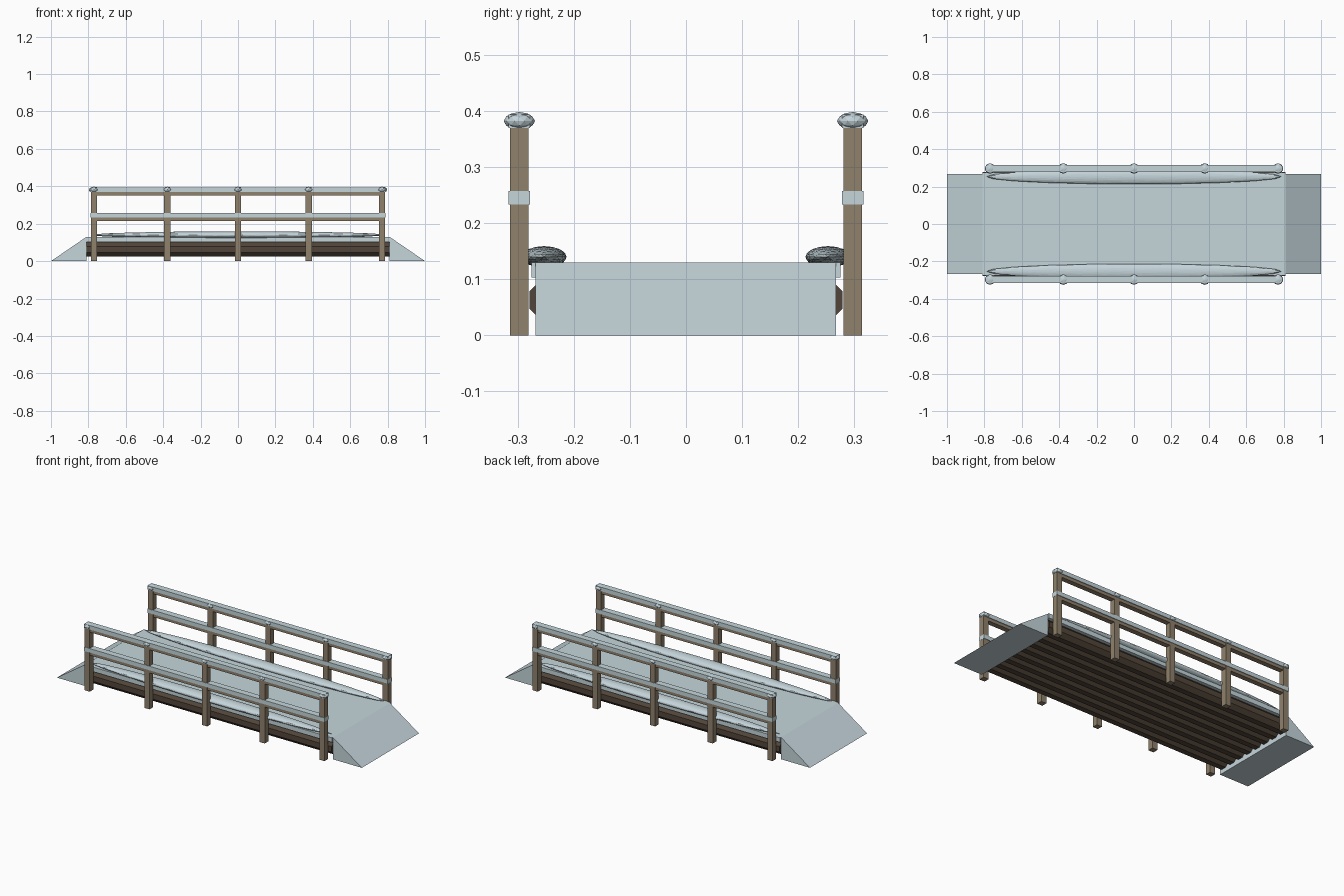
import bpy
import bmesh
from mathutils import Matrix, Vector

if "Cube" in bpy.data.objects:
    bpy.data.objects.remove(bpy.data.objects["Cube"], do_unlink=True)


def material(name, rgb):
    mat = bpy.data.materials.new(name)
    mat.use_nodes = True
    color = (*rgb, 1.0)
    mat.diffuse_color = color
    mat.node_tree.nodes["Principled BSDF"].inputs["Base Color"].default_value = color
    return mat


SNOW = material("snow", (0.56, 0.67, 0.71))
WOOD = material("tan_wood", (0.28, 0.22, 0.15))
LOG = material("dark_log", (0.085, 0.06, 0.042))


def finish(bm, name, mat):
    bmesh.ops.recalc_face_normals(bm, faces=bm.faces)
    mesh = bpy.data.meshes.new(name)
    bm.to_mesh(mesh)
    bm.free()
    mesh.materials.append(mat)
    obj = bpy.data.objects.new(name, mesh)
    bpy.context.collection.objects.link(obj)
    return obj


def box(name, center, size, mat):
    bm = bmesh.new()
    bmesh.ops.create_cube(bm, size=1, matrix=Matrix.LocRotScale(Vector(center), None, Vector(size)))
    return finish(bm, name, mat)


def blob(name, center, radii, mat, detail):
    bm = bmesh.new()
    bmesh.ops.create_icosphere(bm, subdivisions=detail, radius=1,
                               matrix=Matrix.LocRotScale(Vector(center), None, Vector(radii)))
    return finish(bm, name, mat)


def log(name, y, z, radius, length):
    bm = bmesh.new()
    turn = Matrix.Rotation(1.5708, 4, "Y") @ Matrix.Rotation(0.3927, 4, "Z")
    bmesh.ops.create_cone(bm, cap_ends=True, segments=8, radius1=radius, radius2=radius,
                          depth=length, matrix=Matrix.Translation((0, y, z)) @ turn)
    return finish(bm, name, LOG)


def ramp(name, side):
    bm = bmesh.new()
    profile = [(0.81, 0), (1.0, 0), (0.81, 0.13)]
    face = bm.faces.new([bm.verts.new((side * x, -0.268, z)) for x, z in profile])
    new = bmesh.ops.extrude_face_region(bm, geom=[face])["geom"]
    bmesh.ops.translate(bm, vec=(0, 0.535, 0), verts=[v for v in new if isinstance(v, bmesh.types.BMVert)])
    return finish(bm, name, SNOW)


# Log bed with a snow deck on top
LOGS = 8
for i in range(LOGS):
    log(f"bed_log_{i + 1}", -0.24 + 0.48 * i / (LOGS - 1), 0.063, 0.042, 1.62)
box("snow_deck", (0, 0, 0.1165), (1.62, 0.55, 0.027), SNOW)

# Sloping snow ends
ramp("left_ramp", 1)
ramp("right_ramp", -1)

# Railings, posts, snow caps and drifts on both sides
for label, side in (("front", -1), ("back", 1)):
    y = side * 0.297
    for i, x in enumerate((-0.77, -0.378, 0, 0.378, 0.77)):
        box(f"{label}_post_{i + 1}", (x, y, 0.185), (0.034, 0.033, 0.37), WOOD)
        blob(f"{label}_post_snow_cap_{i + 1}", (x, y, 0.382), (0.028, 0.028, 0.016), SNOW, 2)
    for part, z in (("lower", 0.236), ("upper", 0.373)):
        box(f"{label}_{part}_rail", (0, y, z - 0.01), (1.57, 0.03, 0.022), WOOD)
        box(f"{label}_{part}_rail_snow", (0, y, z + 0.009), (1.575, 0.038, 0.024), SNOW)
    blob(f"{label}_snow_drift", (0, side * 0.253, 0.14), (0.79, 0.04, 0.019), SNOW, 3)
